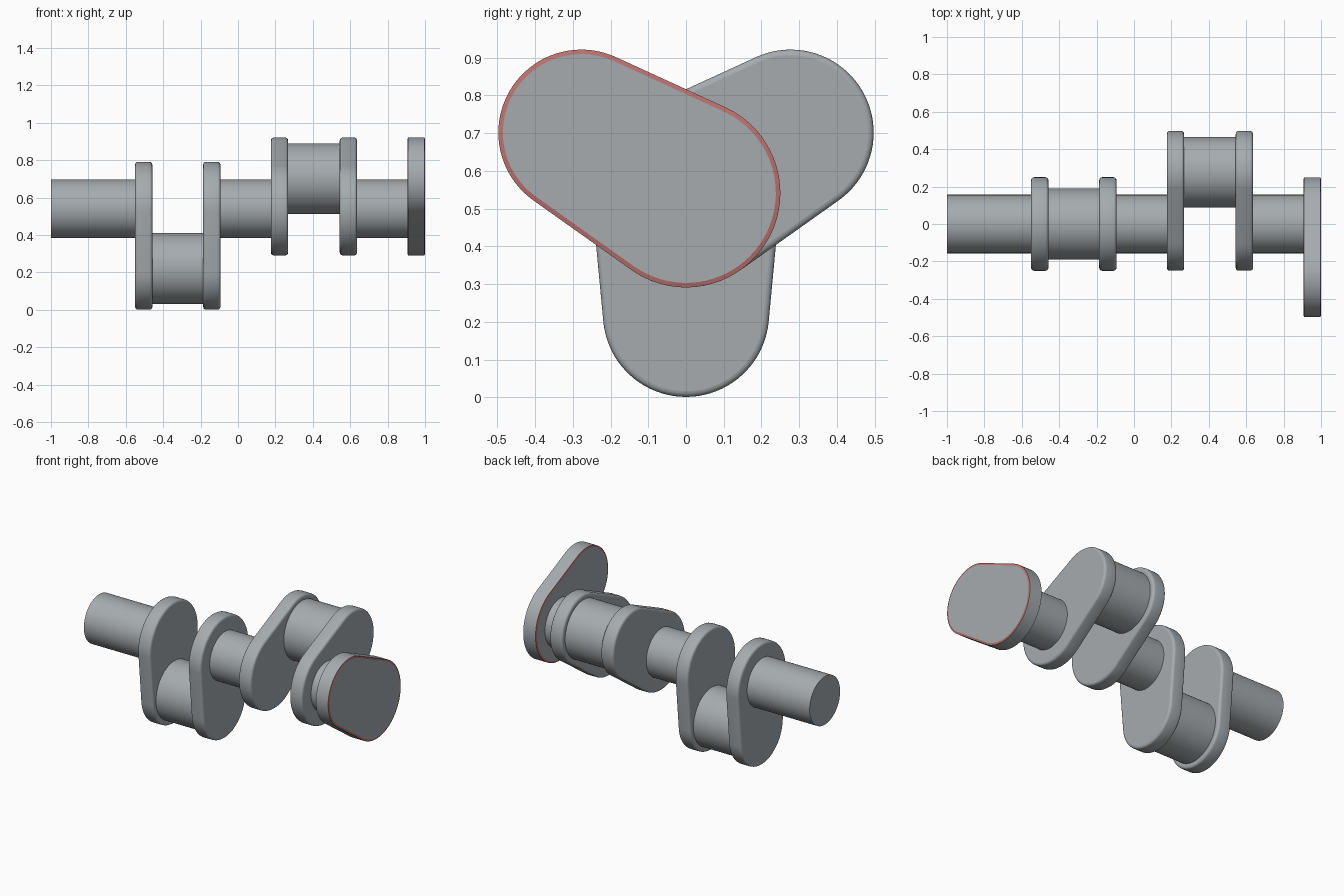
import bpy, bmesh, math

if "Cube" in bpy.data.objects:
    bpy.data.objects.remove(bpy.data.objects["Cube"])

AXIS_Z, THROW = 0.541, 0.32      # shaft height and crank throw
MAIN_R, PIN_R = 0.157, 0.189     # journal radii
BIG_R, SMALL_R = 0.25, 0.22      # web end radii


def material(name, rgb):
    m = bpy.data.materials.new(name)
    m.diffuse_color = (*rgb, 1)
    m.use_nodes = True
    m.node_tree.nodes["Principled BSDF"].inputs["Base Color"].default_value = m.diffuse_color
    return m


STEEL = material("grey_steel", (0.38, 0.41, 0.43))
RED = material("red_edge", (0.50, 0.17, 0.16))


def circle(y, z, r, a0, a1, n):
    return [(y + r * math.cos(a0 + (a1 - a0) * i / n),
             z + r * math.sin(a0 + (a1 - a0) * i / n)) for i in range(n + 1)]


def web_outline(angle, inset):
    """Tangent hull of the big shaft end and the small pin end."""
    phi = math.acos((BIG_R - SMALL_R) / THROW)
    py, pz = THROW * math.cos(angle), AXIS_Z + THROW * math.sin(angle)
    return (circle(py, pz, SMALL_R - inset, angle - phi, angle + phi, 40)
            + circle(0, AXIS_Z, BIG_R - inset, angle + phi,
                     angle + 2 * math.pi - phi, 40))


def loft(name, rings, red_rim=False):
    """Skin rings of (x, outline) along x and cap both ends."""
    bm = bmesh.new()
    loops = [[bm.verts.new((x, y, z)) for y, z in pts] for x, pts in rings]
    n = len(loops[0])
    for k, (a, b) in enumerate(zip(loops, loops[1:])):
        rim = red_rim and k in (0, len(loops) - 2)
        for i in range(n):
            j = (i + 1) % n
            f = bm.faces.new((a[i], a[j], b[j], b[i]))
            f.smooth = not rim
            f.material_index = int(rim)
    bm.faces.new(loops[0][::-1])
    bm.faces.new(loops[-1])
    bmesh.ops.recalc_face_normals(bm, faces=bm.faces)
    me = bpy.data.meshes.new(name)
    bm.to_mesh(me)
    bm.free()
    me.materials.append(STEEL)
    me.materials.append(RED)
    bpy.context.collection.objects.link(bpy.data.objects.new(name, me))


def journal(name, x0, x1, r, y=0, z=AXIS_Z):
    pts = circle(y, z, r, 0, 2 * math.pi, 64)[:-1]
    loft(name, [(x0, pts), (x1, pts)])


def rounded_web(name, x0, x1, angle, b=0.015, steps=4):
    arc = [(b * (1 - math.sin(t)), b * (1 - math.cos(t)))
           for t in (math.pi / 2 * i / steps for i in range(steps + 1))]
    # arc runs from the side wall (depth b) to the cap (inset b)
    left = [(x0 + b - dz, b - di) for dz, di in
            ((b - d, b - i) for d, i in
             ((b - b * math.cos(t), b - b * math.sin(t))
              for t in (math.pi / 2 * i / steps for i in range(steps + 1))))]
    left = [(x0 + b * (1 - math.cos(t)), b * (1 - math.sin(t)))
            for t in (math.pi / 2 * i / steps for i in range(steps + 1))]
    right = [(x0 + x1 - x, i) for x, i in reversed(left)]
    loft(name, [(x, web_outline(angle, i)) for x, i in left + right])


DOWN, BACK, FRONT = (math.radians(a) for a in (-90, 30, 150))

# Main journals along the shaft axis
journal("main_journal_left", -1.0, -0.54, MAIN_R)
journal("main_journal_middle", -0.105, 0.185, MAIN_R)
journal("main_journal_right", 0.625, 0.915, MAIN_R)

# Crank webs
rounded_web("web_1", -0.55, -0.458, DOWN)
rounded_web("web_2", -0.186, -0.094, DOWN)
rounded_web("web_3", 0.176, 0.268, BACK)
rounded_web("web_4", 0.544, 0.636, BACK)

# Crank pins between each pair of webs
for pin, x0, x1, ang in (("crank_pin_lower", -0.468, -0.176, DOWN),
                         ("crank_pin_upper", 0.258, 0.554, BACK)):
    journal(pin, x0, x1, PIN_R, THROW * math.cos(ang),
            AXIS_Z + THROW * math.sin(ang))

# End web with narrow red rims
loft("end_web", [(x, web_outline(FRONT, i)) for x, i in
                 ((0.906, 0.012), (0.909, 0), (0.997, 0), (1.0, 0.012))],
     red_rim=True)
